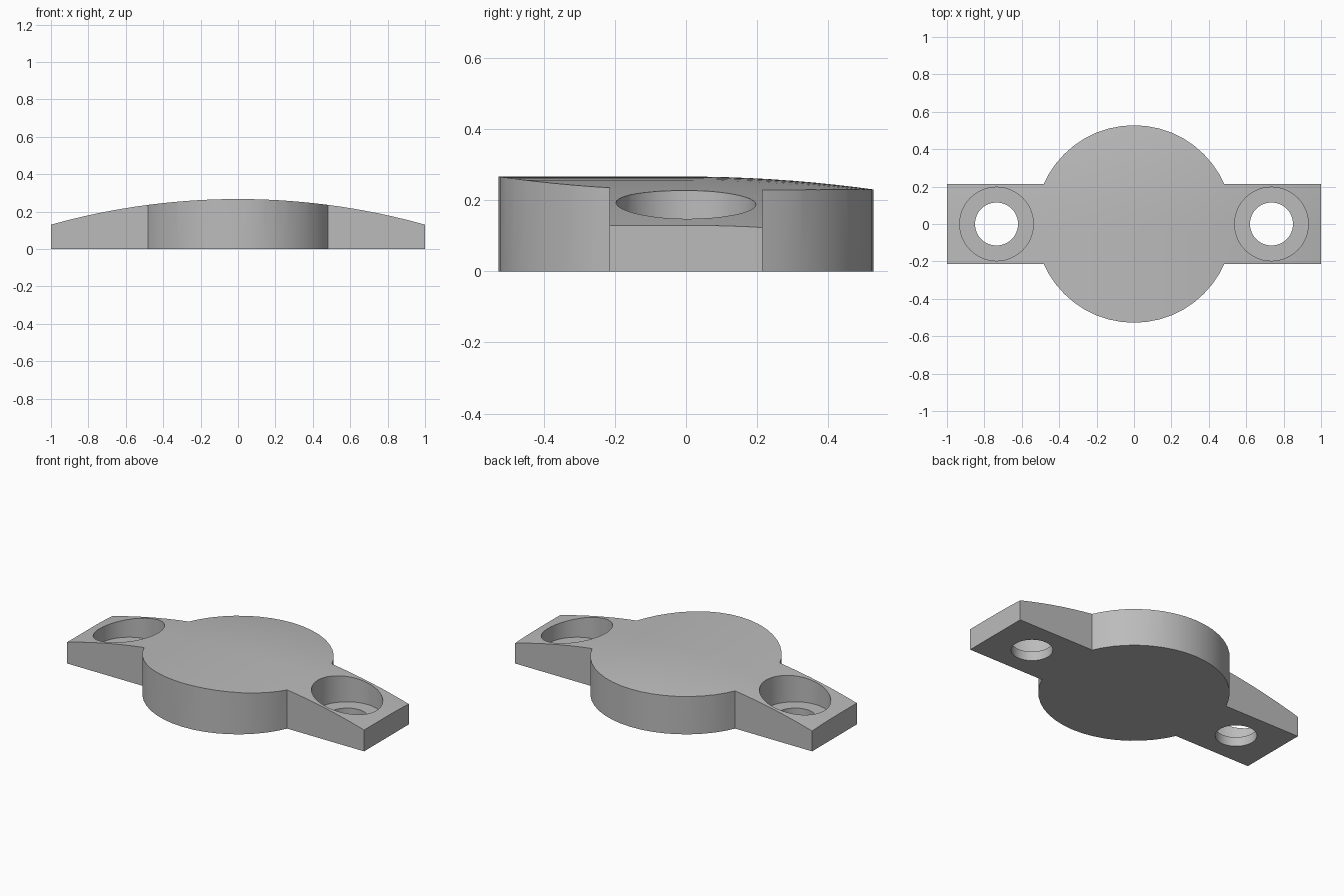
import bpy, bmesh, math

default = bpy.data.objects.get("Cube")
if default:
    bpy.data.objects.remove(default, do_unlink=True)

WIDTH, RADIUS = 0.43, 0.528      # arm width, central disc radius
CROWN, END = 0.267, 0.13         # height at the middle and at the arm ends
SEAT, HOLE_X = 0.057, 0.735      # screw seat height and hole position


def make_object(name, bm):
    bmesh.ops.recalc_face_normals(bm, faces=bm.faces)
    mesh = bpy.data.meshes.new(name)
    bm.to_mesh(mesh)
    bm.free()
    obj = bpy.data.objects.new(name, mesh)
    bpy.context.collection.objects.link(obj)
    return obj


def cylinder(name, x, radius, bottom, top, sides):
    bm = bmesh.new()
    bmesh.ops.create_cone(bm, cap_ends=True, segments=sides, radius1=radius,
                          radius2=radius, depth=top - bottom)
    bmesh.ops.translate(bm, vec=(x, 0, (bottom + top) / 2), verts=bm.verts)
    return make_object(name, bm)


def combine(target, tool, operation):
    mod = target.modifiers.new(tool.name, 'BOOLEAN')
    mod.operation, mod.solver, mod.object = operation, 'EXACT', tool
    bpy.ops.object.select_all(action='DESELECT')
    bpy.context.view_layer.objects.active = target
    target.select_set(True)
    bpy.ops.object.modifier_apply(modifier=mod.name)
    bpy.data.objects.remove(tool, do_unlink=True)


def top_height(x, y):
    # Arched along the length, falling away toward the back
    drop = CROWN - END
    arc = (1 + drop ** 2) / (2 * drop)
    return CROWN - arc + math.sqrt(arc ** 2 - x * x) - 0.13 * max(y, 0) ** 2


# Straight mounting arms
bm = bmesh.new()
bmesh.ops.create_cube(bm, size=1)
for v in bm.verts:
    v.co = (v.co.x * 2, v.co.y * WIDTH, 0.4 * (v.co.z + 0.5))
body = make_object("mounting_plate", bm)

# Round centre
combine(body, cylinder("round_centre", 0, RADIUS, 0, 0.4, 48), 'UNION')

# Curved top, formed by a crowned block
bm = bmesh.new()
bmesh.ops.create_grid(bm, x_segments=32, y_segments=20, size=1)
for v in bm.verts:
    v.co.x *= 1.1
    v.co.y *= 0.6
    v.co.z = top_height(v.co.x, v.co.y)
base = bmesh.ops.extrude_face_region(bm, geom=bm.faces[:])
for item in base["geom"]:
    if isinstance(item, bmesh.types.BMVert):
        item.co.z = -0.2
combine(body, make_object("crowned_block", bm), 'INTERSECT')

# Counterbored screw holes
for side in (-1, 1):
    combine(body, cylinder("screw_seat", side * HOLE_X, 0.197, SEAT, 0.6, 48), 'DIFFERENCE')
    combine(body, cylinder("screw_hole", side * HOLE_X, 0.115, -0.1, 0.6, 48), 'DIFFERENCE')

# Plain grey finish
grey = bpy.data.materials.new("plain_grey")
grey.use_nodes = True
colour = (0.5, 0.5, 0.5, 1)
grey.diffuse_color = colour
grey.node_tree.nodes["Principled BSDF"].inputs["Base Color"].default_value = colour
body.data.materials.clear()
body.data.materials.append(grey)
for face in body.data.polygons:
    face.material_index = 0

body.select_set(True)
bpy.context.view_layer.objects.active = body
bpy.ops.object.shade_smooth_by_angle(angle=math.radians(30))
